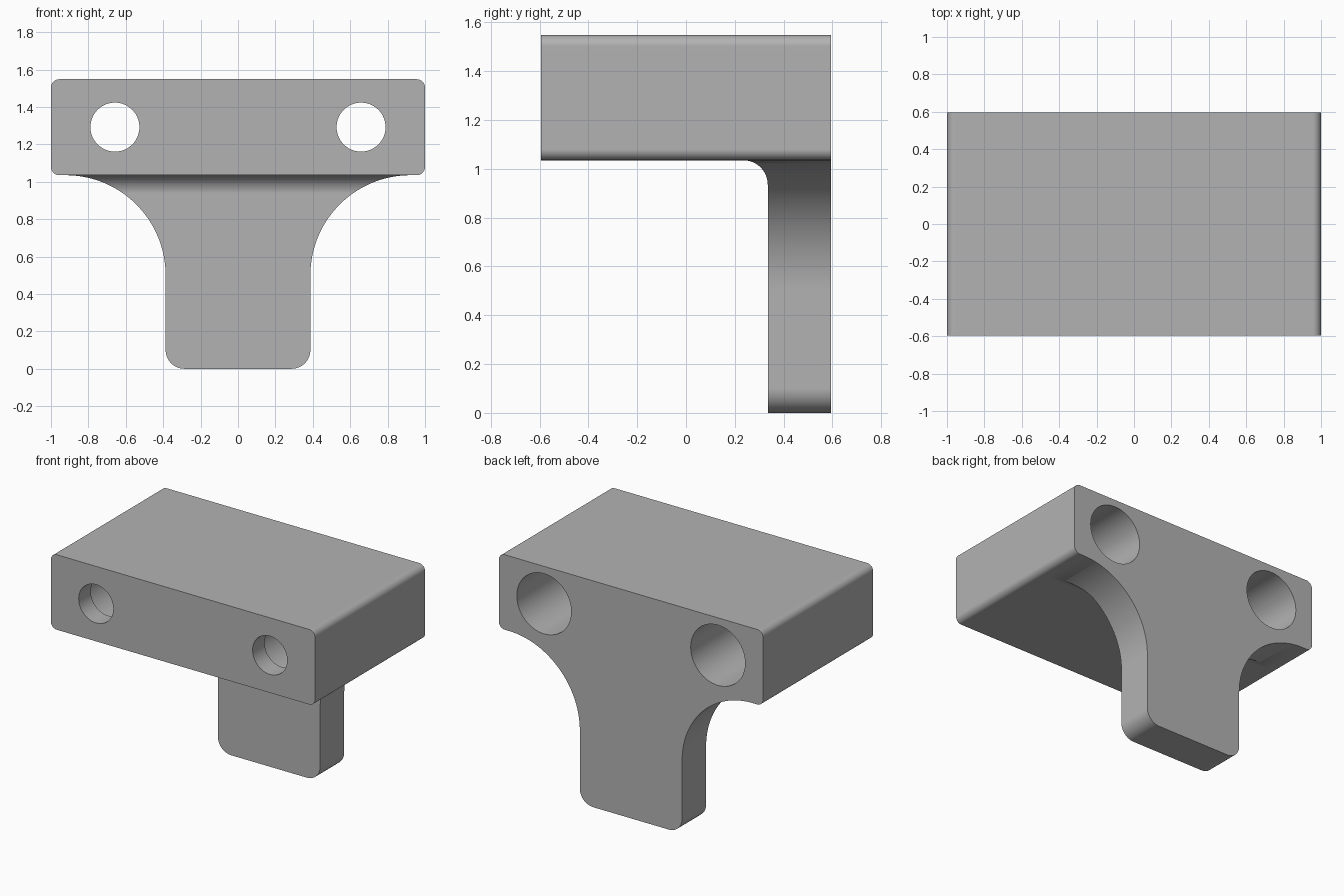
import bpy, bmesh
from math import sin, cos, radians
from mathutils import Vector

if "Cube" in bpy.data.objects:
    bpy.data.objects.remove(bpy.data.objects["Cube"], do_unlink=True)

DEPTH = 0.595      # half depth of the block
TOP, UNDER = 1.548, 1.035
LEG_FRONT = 0.335

grey = bpy.data.materials.new("plain grey")
grey.use_nodes = True
colour = (0.45, 0.45, 0.45, 1)
grey.diffuse_color = colour
grey.node_tree.nodes["Principled BSDF"].inputs["Base Color"].default_value = colour


def arc(cx, cz, r, start, end, steps=10):
    """Points along a circular arc, angles in degrees."""
    angles = [radians(start + (end - start) * i / steps) for i in range(steps + 1)]
    return [(cx + r * cos(a), cz + r * sin(a)) for a in angles]


def prism(name, points, place, direction):
    """Extrude a flat outline; place maps each 2D point into space."""
    bm = bmesh.new()
    face = bm.faces.new([bm.verts.new(place(*p)) for p in points])
    out = bmesh.ops.extrude_face_region(bm, geom=[face])
    moved = [v for v in out["geom"] if isinstance(v, bmesh.types.BMVert)]
    bmesh.ops.translate(bm, verts=moved, vec=Vector(direction))
    bmesh.ops.recalc_face_normals(bm, faces=bm.faces)
    mesh = bpy.data.meshes.new(name)
    bm.to_mesh(mesh)
    bm.free()
    mesh.materials.append(grey)
    obj = bpy.data.objects.new(name, mesh)
    bpy.context.collection.objects.link(obj)
    return obj


def boolean(target, tool, operation):
    mod = target.modifiers.new(tool.name, "BOOLEAN")
    mod.object, mod.operation, mod.solver = tool, operation, "EXACT"
    bpy.context.view_layer.objects.active = target
    bpy.ops.object.modifier_apply(modifier=mod.name)
    bpy.data.objects.remove(tool, do_unlink=True)


# T-shaped front outline: right half, then mirrored
half = arc(0.287, 0.1, 0.1, -90, 0)
half += arc(0.387 + 0.535, 0.5, 0.535, 180, 90, 32)
half += arc(0.955, UNDER + 0.045, 0.045, -90, 0)
half += arc(0.955, TOP - 0.045, 0.045, 0, 90)
outline = half + [(-x, z) for x, z in reversed(half)]
bracket = prism("bracket", outline, lambda x, z: (x, -DEPTH, z), (0, 2 * DEPTH, 0))

# Side outline: deep block, filleted into the thin leg at the back
side = [(-0.7, UNDER)] + arc(LEG_FRONT - 0.1, UNDER - 0.1, 0.1, 90, 0, 14)
side += [(LEG_FRONT, -0.1), (0.7, -0.1), (0.7, 1.7), (-0.7, 1.7)]
envelope = prism("side_envelope", side, lambda y, z: (-1.2, y, z), (2.4, 0, 0))
boolean(bracket, envelope, "INTERSECT")

# Bolt holes, widened from the back with a shallow shoulder at the front
for x in (-0.658, 0.658):
    for name, radius, start in (("bolt_hole", 0.131, -0.7), ("counterbore", 0.206, -DEPTH + 0.13)):
        circle = arc(x, 1.292, radius, 0, 360, 64)[:-1]
        cutter = prism(name, circle, lambda u, v: (u, start, v), (0, 0.7 - start, 0))
        boolean(bracket, cutter, "DIFFERENCE")

# Smooth curves with crisp edges and flat planes
bpy.ops.object.select_all(action="DESELECT")
bracket.select_set(True)
bpy.context.view_layer.objects.active = bracket
bpy.ops.object.shade_smooth_by_angle(angle=radians(30))
weighted = bracket.modifiers.new("flat_planes", "WEIGHTED_NORMAL")
weighted.keep_sharp = True
